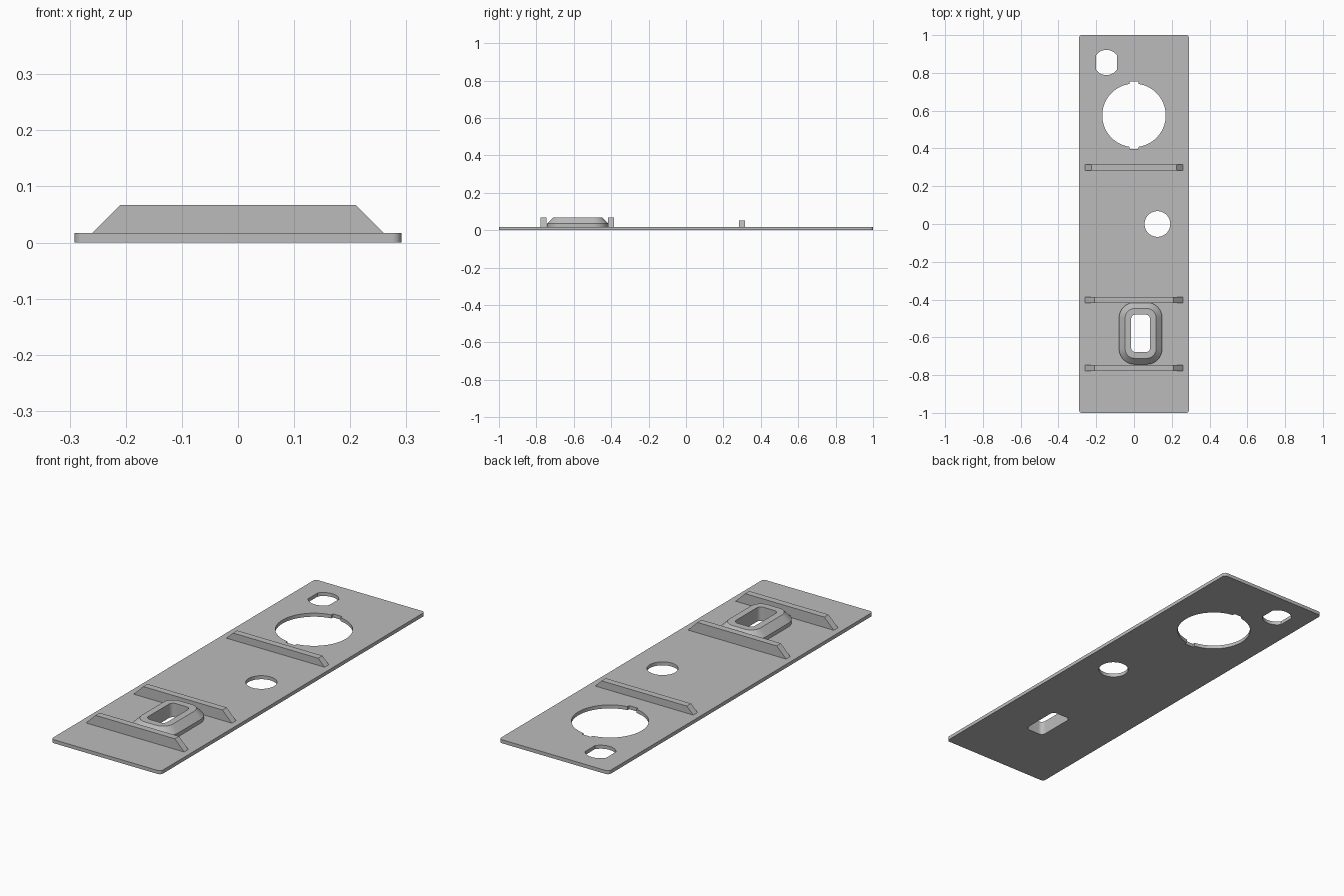
import bpy, bmesh
from math import pi, cos, sin, asin, sqrt

cube = bpy.data.objects.get("Cube")
if cube:
    bpy.data.objects.remove(cube, do_unlink=True)

THICK = 0.017
TOP = 0.067

grey = bpy.data.materials.new("light grey")
grey.use_nodes = True
colour = (0.5, 0.5, 0.5, 1)
grey.diffuse_color = colour
grey.node_tree.nodes["Principled BSDF"].inputs["Base Color"].default_value = colour


def finish(bm, name):
    bmesh.ops.remove_doubles(bm, verts=bm.verts, dist=1e-5)
    bmesh.ops.recalc_face_normals(bm, faces=bm.faces)
    mesh = bpy.data.meshes.new(name)
    bm.to_mesh(mesh)
    bm.free()
    mesh.materials.append(grey)
    obj = bpy.data.objects.new(name, mesh)
    bpy.context.collection.objects.link(obj)
    bpy.ops.object.select_all(action='DESELECT')
    obj.select_set(True)
    bpy.context.view_layer.objects.active = obj
    bpy.ops.object.shade_smooth_by_angle(angle=pi / 6)
    return obj


def arc(cx, cy, r, start, end, n):
    steps = [start + (end - start) * i / n for i in range(n + 1)]
    return [(cx + r * cos(a), cy + r * sin(a)) for a in steps]


def rounded_rect(cx, cy, hx, hy, r, n=10):
    pts = []
    for k, (sx, sy) in enumerate([(1, 1), (-1, 1), (-1, -1), (1, -1)]):
        pts += arc(cx + sx * (hx - r), cy + sy * (hy - r), r,
                   k * pi / 2, (k + 1) * pi / 2, n)
    return pts


def notched_circle(cx, cy, r, half_notch, reach):
    # Two arcs joined by square notches at the front and back
    a = asin(half_notch / r)
    pts = []
    for s in (1, -1):
        mid = 0 if s == 1 else pi
        pts += arc(cx, cy, r, mid - pi / 2 + a, mid + pi / 2 - a, 40)
        pts += [(cx + s * half_notch, cy + s * reach),
                (cx - s * half_notch, cy + s * reach)]
    return pts


def flatted_circle(cx, cy, r, half_flat):
    # Circle cut flat on its left and right
    a = asin(sqrt(r * r - half_flat * half_flat) / r)
    return arc(cx, cy, r, a, pi - a, 20) + arc(cx, cy, r, pi + a, 2 * pi - a, 20)


# Base plate with its four cut-outs
collar_x, collar_y = 0.035, -0.579
slot = rounded_rect(collar_x, collar_y, 0.05, 0.099, 0.022)
outlines = [
    rounded_rect(0, 0, 0.291, 1.0, 0.016),
    notched_circle(0, 0.575, 0.168, 0.024, 0.179),
    flatted_circle(-0.146, 0.855, 0.067, 0.056),
    arc(0.124, 0, 0.068, 0, 2 * pi, 64)[:-1],
    slot,
]
bm = bmesh.new()
edges = []
for outline in outlines:
    verts = [bm.verts.new((x, y, 0)) for x, y in outline]
    edges += [bm.edges.new((v, verts[i - 1])) for i, v in enumerate(verts)]
bmesh.ops.triangle_fill(bm, edges=edges, use_beauty=True, use_dissolve=False)
result = bmesh.ops.extrude_face_region(bm, geom=bm.faces[:], use_keep_orig=True)
raised = [g for g in result["geom"] if isinstance(g, bmesh.types.BMVert)]
bmesh.ops.translate(bm, verts=raised, vec=(0, 0, THICK))
finish(bm, "base_plate")

# Chamfered collar around the slot
bm = bmesh.new()
rings = [
    (rounded_rect(collar_x, collar_y, 0.114, 0.164, 0.082), THICK),
    (rounded_rect(collar_x, collar_y, 0.114, 0.164, 0.082), 0.035),
    (rounded_rect(collar_x, collar_y, 0.082, 0.132, 0.05), TOP),
    (slot, TOP),
    (slot, THICK),
]
loops = [[bm.verts.new((x, y, z)) for x, y in pts] for pts, z in rings]
for low, high in zip(loops, loops[1:]):
    for i in range(len(low)):
        bm.faces.new((low[i - 1], low[i], high[i], high[i - 1]))
finish(bm, "slot_collar")


# Cross ribs with sloping ends
def rib(name, y, top):
    bm = bmesh.new()
    inner = 0.26 - (top - THICK)
    profile = [(-0.26, THICK), (0.26, THICK), (inner, top), (-inner, top)]
    face = bm.faces.new([bm.verts.new((x, y - 0.016, z)) for x, z in profile])
    result = bmesh.ops.extrude_face_region(bm, geom=[face], use_keep_orig=True)
    moved = [g for g in result["geom"] if isinstance(g, bmesh.types.BMVert)]
    bmesh.ops.translate(bm, verts=moved, vec=(0, 0.032, 0))
    finish(bm, name)


rib("front_rib", -0.763, TOP)
rib("middle_rib", -0.402, TOP)
rib("back_rib", 0.3, 0.051)
